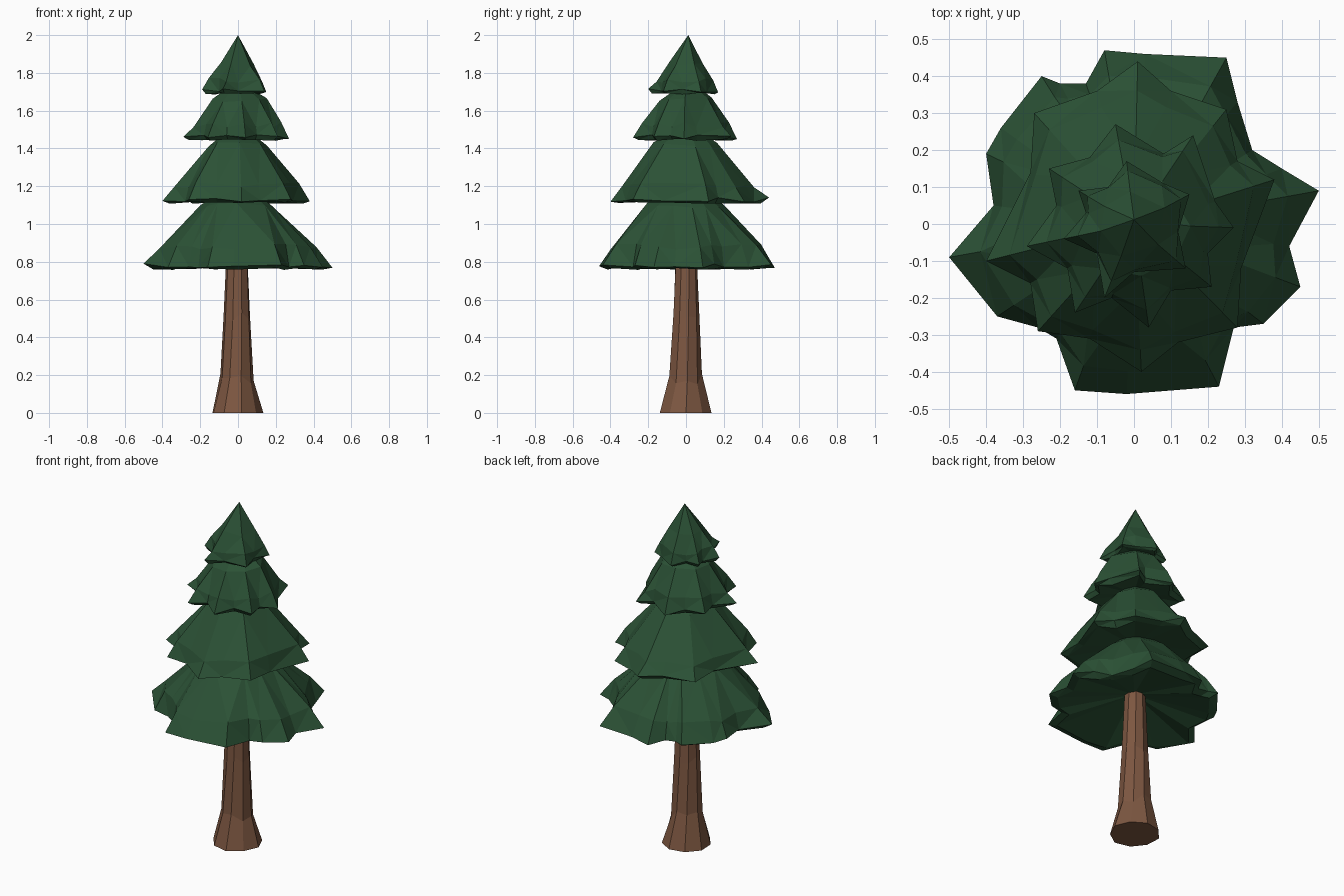
import bpy
import bmesh
import math
import random
from mathutils import Vector

random.seed(4)

default_cube = bpy.data.objects.get("Cube")
if default_cube:
    bpy.data.objects.remove(default_cube, do_unlink=True)


def make_material(name, colour):
    mat = bpy.data.materials.new(name)
    mat.use_nodes = True
    mat.diffuse_color = colour
    mat.node_tree.nodes["Principled BSDF"].inputs["Base Color"].default_value = colour
    return mat


needle_green = make_material("needle green", (0.024, 0.083, 0.036, 1))
bark_brown = make_material("bark brown", (0.205, 0.095, 0.053, 1))


def finish(bm, name, mat):
    """Turn a bmesh into a flat shaded object."""
    bmesh.ops.recalc_face_normals(bm, faces=bm.faces)
    mesh = bpy.data.meshes.new(name)
    bm.to_mesh(mesh)
    bm.free()
    mesh.materials.append(mat)
    obj = bpy.data.objects.new(name, mesh)
    bpy.context.collection.objects.link(obj)
    return obj


def bridge(bm, lower, upper):
    """Join two rings of equal length with quads."""
    n = len(lower)
    for i in range(n):
        j = (i + 1) % n
        bm.faces.new((lower[i], lower[j], upper[j], upper[i]))


def fan(bm, ring, centre):
    """Close a ring with triangles around one point."""
    tip = bm.verts.new(centre)
    for i, v in enumerate(ring):
        bm.faces.new((v, ring[(i + 1) % len(ring)], tip))


def wobble(amount):
    return random.uniform(-amount, amount)


def foliage_tier(name, outline, base, hollow, shoulder, neck, neck_radius, top):
    """Ragged skirt: hollow underside, lip, rim, full shoulder, sparser neck ring."""
    bm = bmesh.new()
    rim_points = [Vector((x, y, 0)) / 100 for x, y in outline]
    n = len(rim_points)
    mean = sum(p.length for p in rim_points) / n
    lip, rim, mid, upper = [], [], [], []
    up = Vector((0, 0, 1))
    for i, p in enumerate(rim_points):
        away = p.normalized()
        # Branch tips overhang the shoulder, notches drop steeply from it
        inset = p.length * 0.5 + mean * 0.38
        lip.append(bm.verts.new(p * 0.9 + up * (base - 0.01 + wobble(0.005))))
        rim.append(bm.verts.new(p + up * (base + 0.006 + wobble(0.012))))
        mid.append(bm.verts.new(away * inset + up * (shoulder + wobble(0.015))))
        if i % 2 == 0:
            radius = neck_radius * (1 + wobble(0.06))
            upper.append(bm.verts.new(away * radius + up * (neck + wobble(0.015))))
    fan(bm, lip, (0, 0, base + hollow))
    bridge(bm, lip, rim)
    bridge(bm, rim, mid)
    # Two shoulder points meet each neck point
    for k, u in enumerate(upper):
        following = upper[(k + 1) % len(upper)]
        a, b, c = mid[2 * k], mid[2 * k + 1], mid[(2 * k + 2) % n]
        bm.faces.new((a, b, u))
        bm.faces.new((b, c, following))
        bm.faces.new((b, following, u))
    fan(bm, upper, (0, 0.012, top))
    bmesh.ops.triangulate(bm, faces=bm.faces)
    return finish(bm, name, needle_green)


# Foliage, outlines in hundredths, anticlockwise from the left side
foliage_tier("bottom_foliage", [
    (50, 9), (40, 15), (32, 20), (28, 33), (25, 45), (3, 46), (-8, 47), (-13, 38),
    (-20, 38), (-25, 40), (-36, 26), (-40, 19), (-38, 5), (-50, -9), (-37, -25),
    (-26, -28), (-21, -31), (-16, -45), (-2, -46), (23, -44), (27, -28), (35, -27),
    (45, -17), (42, -6)],
    base=0.772, hollow=0.09, shoulder=0.88, neck=1.1, neck_radius=0.2, top=1.24)

foliage_tier("lower_middle_foliage", [
    (38, 12), (28, 17), (25, 31), (10, 36), (1, 44), (-10, 36), (-27, 30), (-28, 14),
    (-40, -10), (-28, -16), (-26, -29), (-12, -31), (2, -40), (12, -32), (28, -28),
    (29, -12)],
    base=1.122, hollow=0.04, shoulder=1.205, neck=1.42, neck_radius=0.165, top=1.54)

foliage_tier("upper_middle_foliage", [
    (27, -1), (22, 6), (16, 24), (8, 19), (-5, 27), (-12, 18), (-23, 15), (-21, 5),
    (-29, -6), (-18, -12), (-16, -24), (-6, -20), (4, -28), (10, -18), (21, -17),
    (20, -8)],
    base=1.455, hollow=0.03, shoulder=1.525, neck=1.66, neck_radius=0.145, top=1.76)

foliage_tier("top_foliage", [
    (15, 8), (8, 11), (-2, 17), (-7, 10), (-15, 9), (-13, 3), (-19, -4), (-10, -8),
    (-8, -20), (0, -13), (14, -12), (12, -2)],
    base=1.7, hollow=0.02, shoulder=1.76, neck=1.85, neck_radius=0.09, top=2.0)

# Trunk: flared foot and a slightly twisted taper
bm = bmesh.new()
SIDES = 9
previous = None
for height, radius, twist in [(0, 0.136, 0), (0.18, 0.088, 0.08), (0.5, 0.07, 0.2),
                              (0.9, 0.055, 0.3)]:
    ring = []
    for i in range(SIDES):
        angle = math.tau * i / SIDES + twist
        r = radius * (1 + wobble(0.04))
        z = height + (wobble(0.03) if 0 < height < 0.8 else 0)
        ring.append(bm.verts.new((r * math.cos(angle) - 0.006, r * math.sin(angle), z)))
    if previous:
        bridge(bm, previous, ring)
    else:
        bm.faces.new(ring)
    previous = ring
bm.faces.new(previous)
finish(bm, "trunk", bark_brown)
